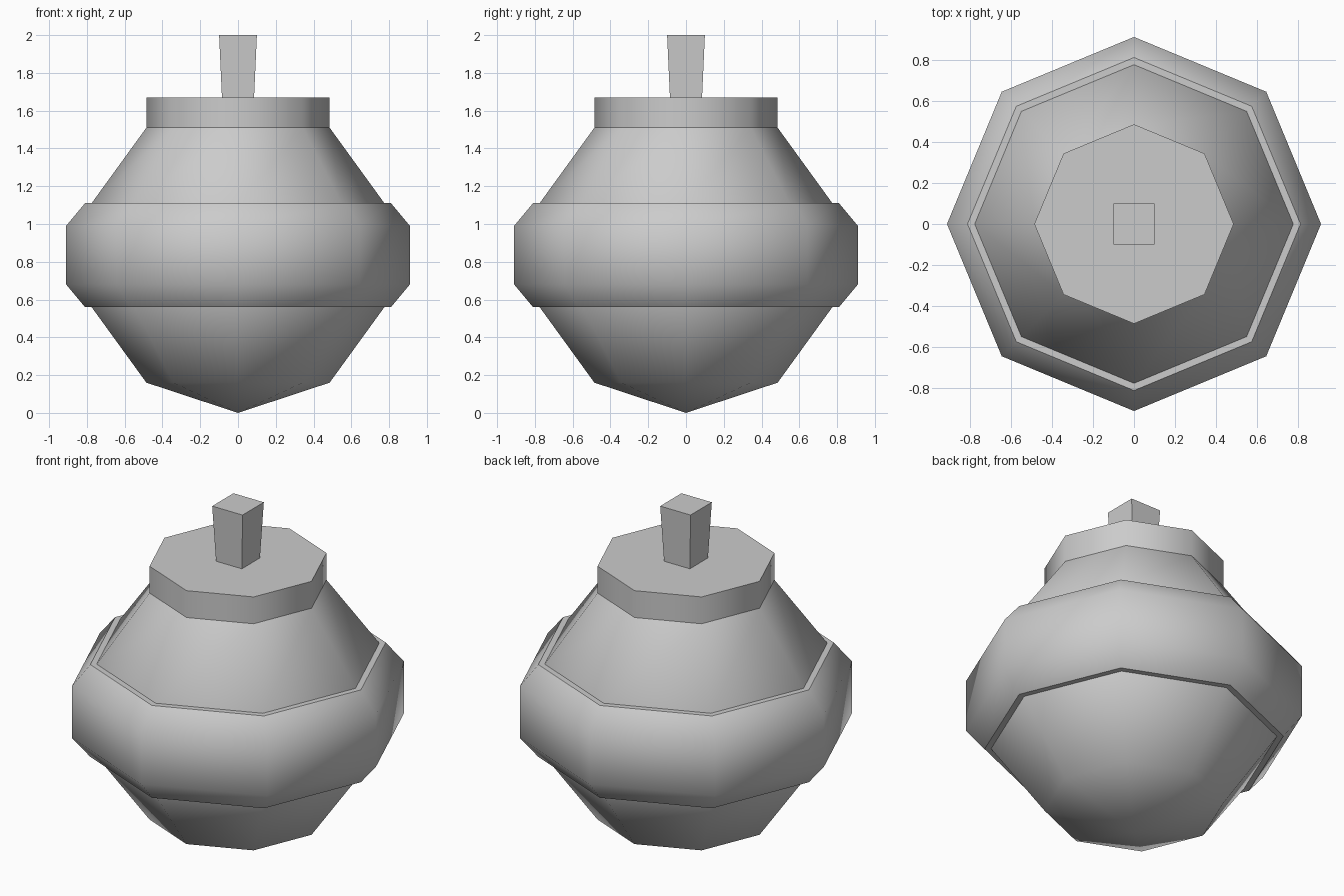
import bpy, bmesh, math

if "Cube" in bpy.data.objects:
    bpy.data.objects.remove(bpy.data.objects["Cube"])


def lathe(name, profile, angle, sides=8):
    """Spin an (r, z) profile into an octagonal solid with corners on the axes."""
    bm = bmesh.new()
    rings = []
    for r, z in profile:
        if r == 0:
            rings.append([bm.verts.new((0, 0, z))] * sides)
        else:
            rings.append([bm.verts.new((r * math.cos(2 * math.pi * i / sides),
                                        r * math.sin(2 * math.pi * i / sides), z))
                          for i in range(sides)])
    for low, high in zip(rings, rings[1:]):
        for i in range(sides):
            j = (i + 1) % sides
            bm.faces.new(list(dict.fromkeys([low[i], low[j], high[j], high[i]])))
    if profile[-1][0] > 0 and name != "middle_band":
        bm.faces.new(rings[-1])
    return finish(bm, name, angle)


def finish(bm, name, angle):
    bmesh.ops.recalc_face_normals(bm, faces=bm.faces)
    mesh = bpy.data.meshes.new(name)
    bm.to_mesh(mesh)
    bm.free()
    obj = bpy.data.objects.new(name, mesh)
    bpy.context.collection.objects.link(obj)
    bpy.ops.object.select_all(action='DESELECT')
    obj.select_set(True)
    bpy.context.view_layer.objects.active = obj
    bpy.ops.object.shade_smooth_by_angle(angle=math.radians(angle))
    return obj


# Double-cone body with a shallow pointed underside
lathe("body", [(0, 0), (0.485, 0.16), (0.775, 0.56), (0.775, 1.11),
               (0.485, 1.51), (0, 1.51)], 50)

# Chamfered band around the middle, closed against the body by narrow ledges
lathe("middle_band", [(0.775, 0.56), (0.81, 0.56), (0.91, 0.68),
                      (0.91, 0.99), (0.81, 1.11), (0.775, 1.11)], 50)

# Octagonal cap
lathe("cap", [(0.485, 1.51), (0.485, 1.67)], 50)

# Square stem, flaring slightly upward
bm = bmesh.new()
bmesh.ops.create_cube(bm, size=1)
for v in bm.verts:
    half = 0.1 if v.co.z > 0 else 0.085
    v.co = (math.copysign(half, v.co.x), math.copysign(half, v.co.y),
            2.0 if v.co.z > 0 else 1.67)
finish(bm, "stem", 50)
